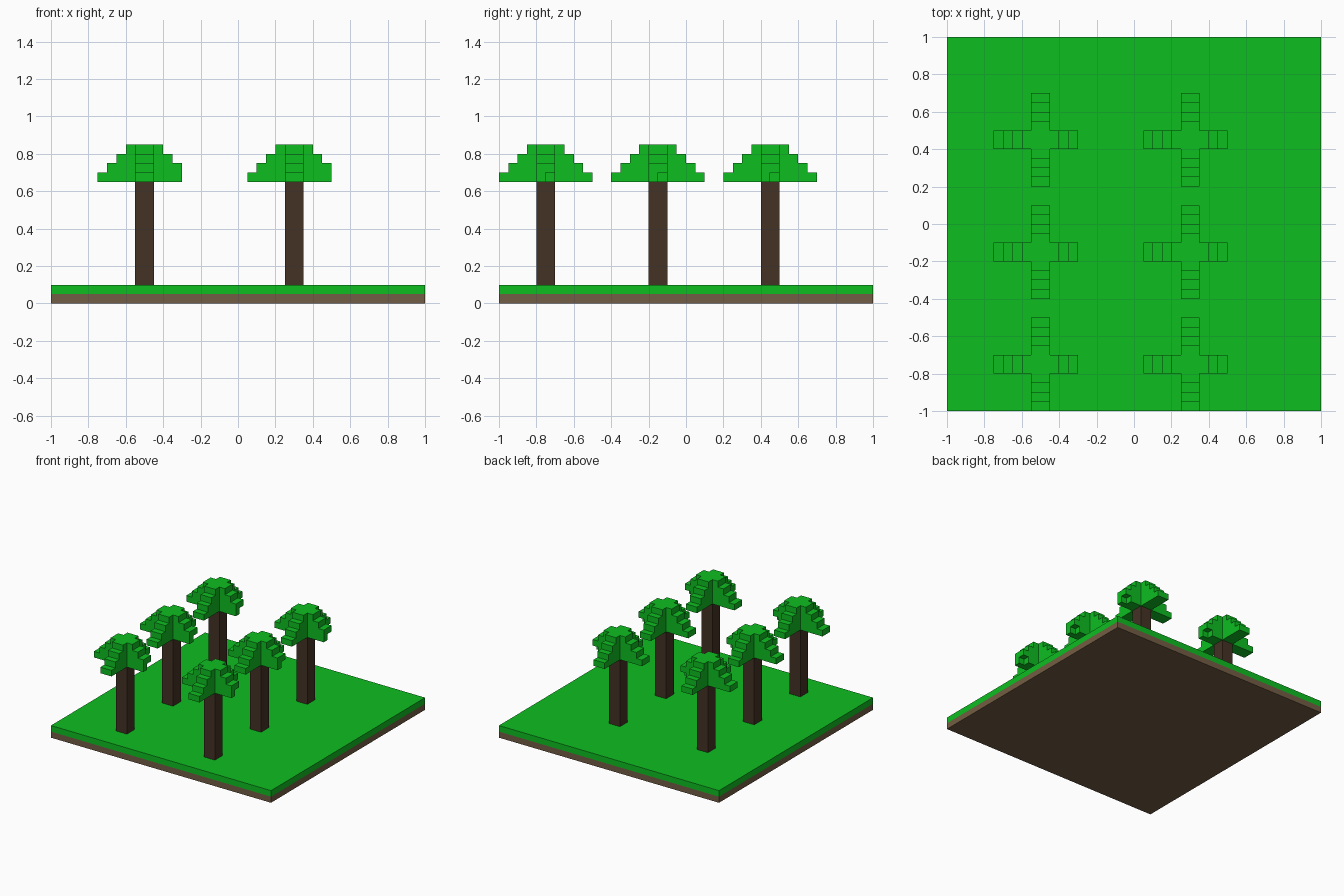
import bpy, bmesh, math
from mathutils import Vector

cube = bpy.data.objects.get("Cube")
if cube:
    bpy.data.objects.remove(cube, do_unlink=True)


def material(name, rgb):
    m = bpy.data.materials.new(name)
    m.use_nodes = True
    m.diffuse_color = (*rgb, 1)
    m.node_tree.nodes["Principled BSDF"].inputs["Base Color"].default_value = (*rgb, 1)
    return m


GREEN = material("leaf green", (0.0044, 0.515, 0.0152))
SOIL = material("soil brown", (0.171, 0.110, 0.056))
BARK = material("bark brown", (0.058, 0.032, 0.018))


def finish(name, bm, mat):
    mesh = bpy.data.meshes.new(name)
    bm.to_mesh(mesh)
    bm.free()
    mesh.materials.append(mat)
    return mesh


def place(name, mesh, loc=(0, 0, 0)):
    ob = bpy.data.objects.new(name, mesh)
    ob.location = loc
    bpy.context.collection.objects.link(ob)
    return ob


def box(name, size, z0, mat):
    """Box centred on x and y, standing on z0."""
    bm = bmesh.new()
    bmesh.ops.create_cube(bm, size=1)
    for v in bm.verts:
        v.co = Vector((v.co.x * size[0], v.co.y * size[1], z0 + (v.co.z + 0.5) * size[2]))
    return finish(name, bm, mat)


def block_mesh(name, cells, step, mat):
    """Outer skin of a set of unit cells, with flat areas merged."""
    bm = bmesh.new()
    for cell in cells:
        for axis in range(3):
            for sign in (-1, 1):
                n = [0, 0, 0]
                n[axis] = sign
                if tuple(c + d for c, d in zip(cell, n)) in cells:
                    continue
                normal = Vector(n)
                u = Vector([float(i == (axis + 1) % 3) for i in range(3)])
                w = normal.cross(u)
                mid = Vector(cell) + Vector((0.5, 0.5, 0.5)) + normal * 0.5
                corners = [mid + (u * a + w * b) * 0.5
                           for a, b in ((-1, -1), (1, -1), (1, 1), (-1, 1))]
                bm.faces.new([bm.verts.new(p * step) for p in corners])
    bmesh.ops.remove_doubles(bm, verts=bm.verts, dist=step * 0.01)
    bmesh.ops.dissolve_limit(bm, angle_limit=math.radians(1),
                             verts=bm.verts, edges=bm.edges)
    return finish(name, bm, mat)


# Ground slab: soil below, grass above
place("soil", box("soil", (2, 2, 0.05), 0, SOIL))
place("grass", box("grass", (2, 2, 0.05), 0.05, GREEN))

# Crown: four stacked cross-shaped layers, each one step shorter
cells = set()
for k in range(4):
    reach = 5 - k
    for a in (-1, 0):
        cells |= {(i, a, k) for i in range(-reach, min(reach, 4))}
        cells |= {(a, i, k) for i in range(-reach, reach)}
cells.discard((3, 0, 0))  # missing block at the tip of the short arm

crown = block_mesh("crown", cells, 0.05, GREEN)
trunk = box("trunk", (0.1, 0.1, 0.55), 0, BARK)

# Two columns of three trees
for x, side in ((-0.5, "right"), (0.3, "left")):
    for y, row in ((-0.75, "front"), (-0.15, "middle"), (0.45, "back")):
        place(f"trunk_{row}_{side}", trunk, (x, y, 0.1))
        place(f"crown_{row}_{side}", crown, (x, y, 0.65))
